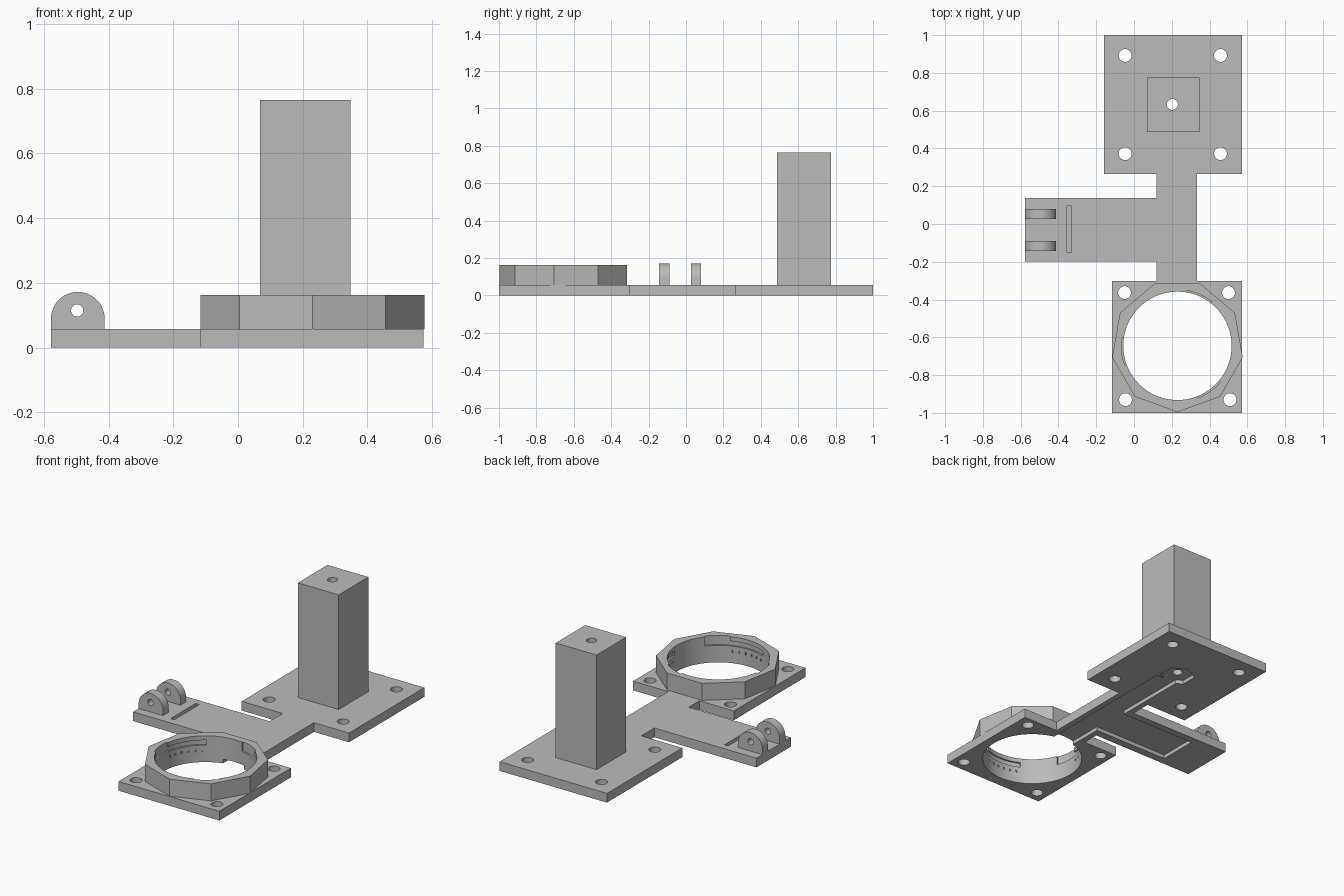
import bpy, bmesh
from math import sin, cos, pi, radians

if "Cube" in bpy.data.objects:
    bpy.data.objects.remove(bpy.data.objects["Cube"], do_unlink=True)

grey = bpy.data.materials.new("light grey plastic")
grey.use_nodes = True
colour = (0.5, 0.5, 0.5, 1)
grey.diffuse_color = colour
grey.node_tree.nodes["Principled BSDF"].inputs["Base Color"].default_value = colour

THICK = 0.057
RING = (0.23, -0.645)
RING_TOP = 0.162
BORE = 0.287
SHAFT = (0.203, 0.633)


def prism(name, points, low, high, axis="z"):
    """Extrude a flat outline along z, or along y for an x/z outline."""
    def place(p, h):
        return (p[0], p[1], h) if axis == "z" else (p[0], h, p[1])
    bm = bmesh.new()
    bottom = [bm.verts.new(place(p, low)) for p in points]
    top = [bm.verts.new(place(p, high)) for p in points]
    bm.faces.new(bottom)
    bm.faces.new(top)
    for i in range(len(points)):
        j = (i + 1) % len(points)
        bm.faces.new((bottom[i], bottom[j], top[j], top[i]))
    bmesh.ops.recalc_face_normals(bm, faces=bm.faces)
    mesh = bpy.data.meshes.new(name)
    bm.to_mesh(mesh)
    bm.free()
    mesh.materials.append(grey)
    obj = bpy.data.objects.new(name, mesh)
    bpy.context.collection.objects.link(obj)
    return obj


def rect(x0, x1, y0, y1):
    return [(x0, y0), (x1, y0), (x1, y1), (x0, y1)]


def arc(centre, radius, start, end, steps):
    angles = [radians(start + (end - start) * i / steps) for i in range(steps + 1)]
    return [(centre[0] + radius * cos(a), centre[1] + radius * sin(a)) for a in angles]


def circle(centre, radius, sides=32, start=0):
    return arc(centre, radius, start, start + 360, sides)[:-1]


def sector(start, end, inner, outer):
    return arc(RING, outer, start, end, 10) + arc(RING, inner, end, start, 10)


def cut(obj, points, low, high, axis="z"):
    """Subtract an extruded outline and discard the cutter."""
    tool = prism("cutter", points, low, high, axis)
    tool.hide_render = True
    mod = obj.modifiers.new("cut", "BOOLEAN")
    mod.operation, mod.solver, mod.object = "DIFFERENCE", "EXACT", tool
    bpy.context.view_layer.objects.active = obj
    bpy.ops.object.modifier_apply(modifier=mod.name)
    bpy.data.objects.remove(tool, do_unlink=True)


# Base: back plate, neck, side arm and front plate in one outline
base = prism("base_plate", [
    (-0.116, -1), (0.573, -1), (0.573, -0.302), (0.333, -0.302),
    (0.333, 0.265), (0.573, 0.265), (0.573, 1), (-0.16, 1),
    (-0.16, 0.265), (0.12, 0.265), (0.12, 0.138), (-0.578, 0.138),
    (-0.578, -0.198), (0.12, -0.198), (0.12, -0.302), (-0.116, -0.302)], 0, THICK)

# Screw holes in both plates
screws = [(x, y) for x in (-0.047, 0.458) for y in (0.372, 0.892)]
screws += [(-0.05, -0.363), (0.5, -0.363), (-0.045, -0.93), (0.508, -0.93)]
for spot in screws:
    cut(base, circle(spot, 0.034), -0.1, 0.2)
cut(base, circle(SHAFT, 0.029), -0.1, 0.2)
cut(base, circle(RING, BORE, 72), -0.1, 0.2)

# Cable channel below, with a branch into the arm and a pocket at the shaft
cut(base, [
    (0.155, -0.42), (0.298, -0.42), (0.298, 0.56), (0.155, 0.56),
    (0.155, 0.095), (-0.355, 0.095), (-0.355, -0.15), (0.155, -0.15)], -0.1, 0.024)
cut(base, circle(SHAFT, 0.1, 6, 30), -0.1, 0.024)

# Narrow groove on top of the arm
cut(base, rect(-0.355, -0.33, -0.15, 0.095), 0.036, 0.2)

# Square column with a bore along its length
column = prism("column", rect(0.068, 0.347, 0.487, 0.776), THICK, 0.765)
cut(column, circle(SHAFT, 0.029), -0.1, 1)

# Nine-sided collar with a round bore
collar = prism("collar", circle(RING, 0.351, 9, -90), THICK, RING_TOP)
cut(collar, circle(RING, BORE, 72), -0.1, 0.3)

# Three bayonet entries, each leading into a locking groove, with small index notches
for turn in (0, 120, 240):
    cut(collar, sector(turn + 52, turn + 80, 0.27, 0.297), 0.105, 0.3)
    cut(collar, sector(turn + 4, turn + 54, 0.27, 0.297), 0.105, 0.135)
    for step in range(6):
        a = turn + 8 + step * 8
        cut(collar, sector(a, a + 1.5, 0.27, 0.294), 0.066, 0.08)

# Pair of hinge lugs with round tops and a pin hole
for name, y0, y1 in (("hinge_lug_front", -0.144, -0.089), ("hinge_lug_back", 0.026, 0.08)):
    outline = [(-0.578, THICK)] + arc((-0.495, 0.089), 0.083, 180, 0, 24) + [(-0.412, THICK)]
    lug = prism(name, outline, y0, y1, "y")
    cut(lug, circle((-0.497, 0.115), 0.019, 24), -1, 1, "y")

# Smooth the round walls, keep the corners sharp
for obj in bpy.context.view_layer.objects:
    obj.select_set(obj.type == "MESH" and grey.name in obj.data.materials)
bpy.ops.object.shade_smooth_by_angle(angle=radians(25))
